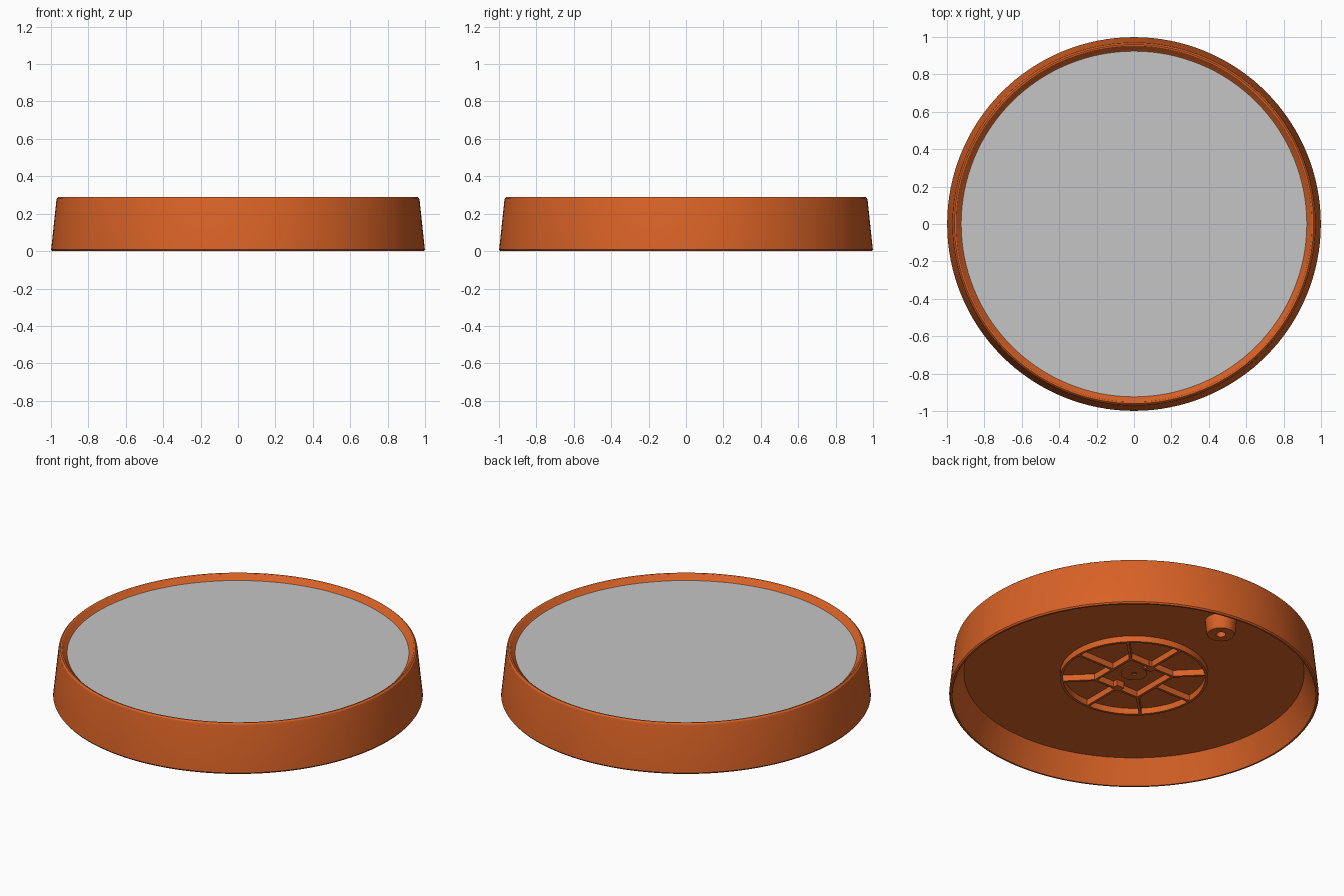
import bpy, bmesh, math
from mathutils import Matrix

if "Cube" in bpy.data.objects:
    bpy.data.objects.remove(bpy.data.objects["Cube"])


def material(name, rgb):
    m = bpy.data.materials.new(name)
    m.diffuse_color = (*rgb, 1.0)
    m.use_nodes = True
    m.node_tree.nodes["Principled BSDF"].inputs["Base Color"].default_value = m.diffuse_color
    return m


ORANGE = material("burnt_orange", (0.69, 0.122, 0.019))
GREY = material("light_grey", (0.56, 0.56, 0.56))

FLOOR = 0.14    # underside of the floor slab
TOP = 0.26      # recessed grey top face


def finish(bm, name, mats, smooth=True):
    bmesh.ops.recalc_face_normals(bm, faces=bm.faces[:])
    me = bpy.data.meshes.new(name)
    bm.to_mesh(me)
    bm.free()
    for m in mats:
        me.materials.append(m)
    ob = bpy.data.objects.new(name, me)
    bpy.context.collection.objects.link(ob)
    if smooth:
        bpy.ops.object.select_all(action='DESELECT')
        ob.select_set(True)
        bpy.context.view_layer.objects.active = ob
        bpy.ops.object.shade_smooth_by_angle(angle=math.radians(30))
    return ob


def lathe(name, profile, mats, segments=64, centre=(0, 0), closed=False):
    """Revolve (radius, height) points; points on the axis become poles."""
    bm = bmesh.new()
    rings = []
    for r, z in profile:
        if r == 0:
            rings.append([bm.verts.new((centre[0], centre[1], z))] * segments)
        else:
            rings.append([bm.verts.new((centre[0] + r * math.cos(a), centre[1] + r * math.sin(a), z))
                          for a in (2 * math.pi * i / segments for i in range(segments))])
    pairs = list(zip(rings, rings[1:]))
    if closed:
        pairs.append((rings[-1], rings[0]))
    for a, b in pairs:
        for i in range(segments):
            j = (i + 1) % segments
            quad = list(dict.fromkeys((a[i], a[j], b[j], b[i])))
            bm.faces.new(quad)
    # the flat recessed face is grey, everything else keeps the first colour
    if len(mats) > 1:
        for f in bm.faces:
            if all(abs(v.co.z - TOP) < 1e-4 for v in f.verts):
                f.material_index = 1
    return finish(bm, name, mats)


def bar(name, size, loc, angle=0.0):
    bm = bmesh.new()
    rot = Matrix.Rotation(angle, 4, 'Z')
    bmesh.ops.create_cube(bm, size=1.0, matrix=rot @ Matrix.Translation(loc) @ Matrix.Diagonal((*size, 1)))
    return finish(bm, name, [ORANGE], smooth=False)


# tapered body with rounded rim, recessed grey top and hollow underside
lathe("body", [(0, FLOOR), (0.92, FLOOR), (0.983, 0.0), (0.993, 0.0), (0.999, 0.008),
               (0.971, 0.272), (0.968, 0.283), (0.960, 0.29), (0.952, 0.289), (0.945, 0.283),
               (0.932, 0.266), (0.924, TOP), (0, TOP)], [ORANGE, GREY], segments=128)

# round rib under the floor
RIB = 0.104     # lower edge of the ribs
lathe("ring_rib", [(0.40, FLOOR + 0.004), (0.40, RIB), (0.385, RIB), (0.385, FLOOR + 0.004)],
      [ORANGE], closed=True)

# square frame and eight spokes inside the ring
HALF = 0.148
height = FLOOR + 0.004 - RIB
mid = RIB + height / 2
for i in range(4):
    a = i * math.pi / 2
    bar("square_rib", (0.015, 2 * HALF + 0.015, height), (HALF, 0, mid), a)
    for name, start, ang in (("side_spoke", HALF, a), ("corner_spoke", HALF * 1.414, a + math.pi / 4)):
        bar(name, (0.39 - start, 0.015, height), ((0.39 + start) / 2, 0, mid), ang)

# small lugs on two opposite sides of the frame
for s in (-1, 1):
    bar("frame_lug", (0.05, 0.045, height), (0, s * (HALF - 0.012), mid))

# low centre pad with a small dimple
lathe("centre_pad", [(0.07, FLOOR + 0.003), (0.07, FLOOR - 0.006), (0.014, FLOOR - 0.006),
                     (0.014, FLOOR - 0.001), (0, FLOOR - 0.001)], [ORANGE], segments=32)

# tapered hollow post near the back wall
lathe("post", [(0.085, FLOOR + 0.003), (0.078, 0.065), (0.073, 0.056), (0.026, 0.056),
               (0.026, 0.10), (0, 0.10)], [ORANGE], segments=32, centre=(0, 0.73))
